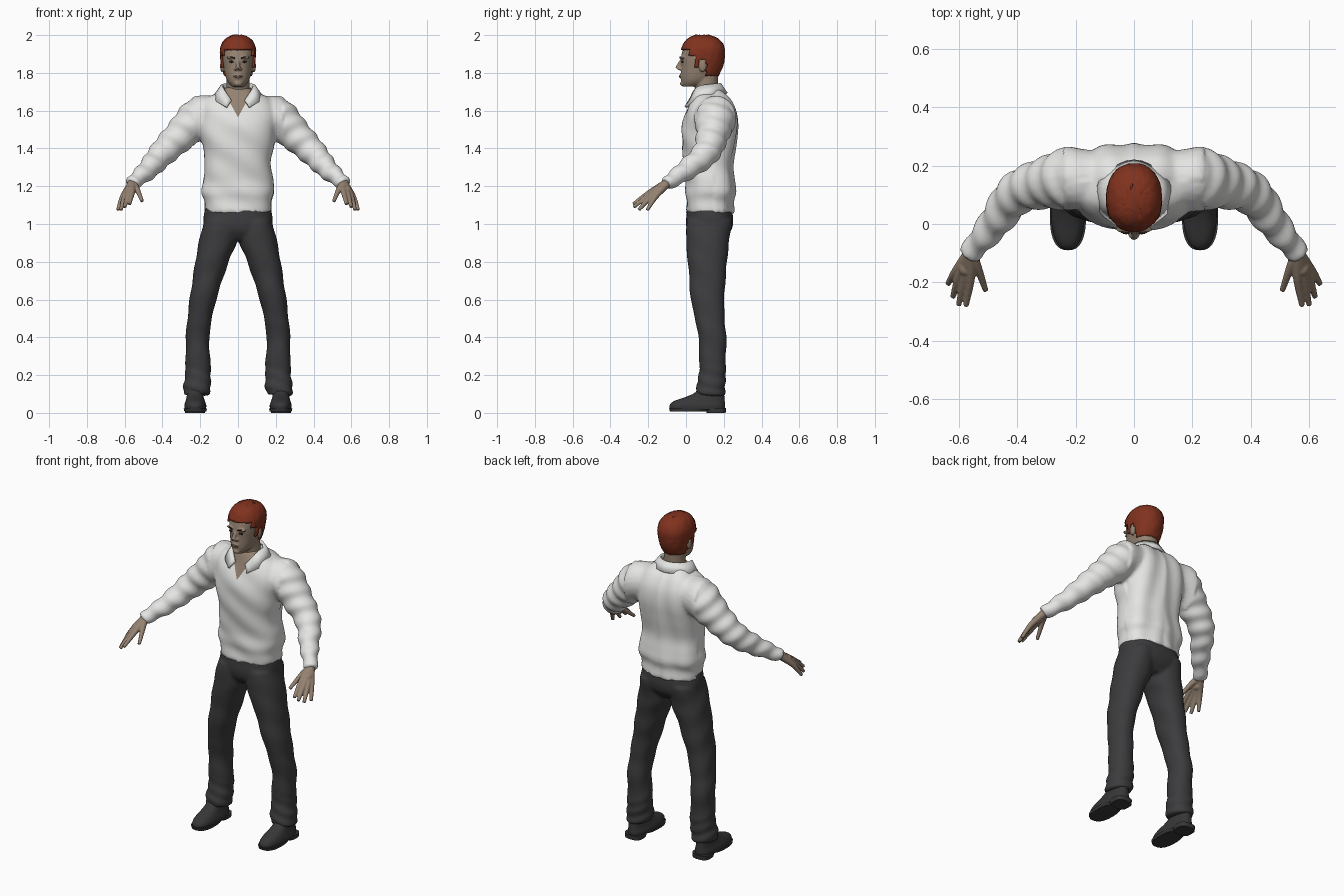
import bpy, bmesh, math, random
from mathutils import Vector, Matrix

random.seed(4)
cube = bpy.data.objects.get("Cube")
if cube:
    bpy.data.objects.remove(cube, do_unlink=True)


def material(name, r, g, b):
    m = bpy.data.materials.new(name)
    m.use_nodes = True
    m.diffuse_color = (r, g, b, 1)
    node = next(n for n in m.node_tree.nodes if n.type == 'BSDF_PRINCIPLED')
    node.inputs["Base Color"].default_value = (r, g, b, 1)
    return m


SKIN = material("skin", .30, .225, .165)
SHIRT = material("white cloth", .78, .78, .77)
TROUSER = material("charcoal cloth", .045, .045, .048)
SHOE = material("dark leather", .038, .038, .04)
HAIR = material("red hair", .22, .032, .013)
DARK = material("dark brown", .03, .02, .015)
LIP = material("lip", .22, .13, .10)


def spline(rows, steps=5):
    """Catmull-Rom refinement of rows of numbers."""
    rows = [Vector(r) for r in rows]
    p = [2 * rows[0] - rows[1]] + rows + [2 * rows[-1] - rows[-2]]
    out = []
    for i in range(1, len(p) - 2):
        a, b, c, d = p[i - 1:i + 3]
        for k in range(steps):
            t = k / steps
            out.append(b + (c - a) * (t / 2) + (2 * a - 5 * b + 4 * c - d) * (t * t / 2)
                       + (3 * b - a - 3 * c + d) * (t ** 3 / 2))
    return out + [rows[-1]]


def skin_rings(bm, rings):
    rings = [[bm.verts.new(c) for c in ring] for ring in rings]
    n = len(rings[0])
    for a, b in zip(rings, rings[1:]):
        for i in range(n):
            bm.faces.new((a[i], a[(i + 1) % n], b[(i + 1) % n], b[i]))
    bm.faces.new(rings[0][::-1])
    bm.faces.new(rings[-1])


def loft(bm, rows, power=2.0, n=40, side=1):
    """Stack of rounded sections given as z, x0, x1, y0, y1."""
    rings = []
    for z, x0, x1, y0, y1 in spline(rows):
        ring = []
        for i in range(n):
            a = math.tau * i / n
            c, s = math.cos(a), math.sin(a)
            e = 2 / power
            ring.append((side * ((x0 + x1) / 2 + (x1 - x0) / 2 * math.copysign(abs(c) ** e, c)),
                         (y0 + y1) / 2 + (y1 - y0) / 2 * math.copysign(abs(s) ** e, s), z))
        rings.append(ring)
    skin_rings(bm, rings)


def tube(bm, rows, n=16, side=1):
    """Round limb through points given as x, y, z, radius."""
    pts = spline(rows)
    rings = []
    for i, p in enumerate(pts):
        t = (pts[min(i + 1, len(pts) - 1)] - pts[max(i - 1, 0)]).to_3d().normalized()
        u = t.cross(Vector((.3, 1, .1))).normalized()
        v = t.cross(u)
        ring = [p.to_3d() + p[3] * (u * math.cos(math.tau * k / n) + v * math.sin(math.tau * k / n))
                for k in range(n)]
        rings.append([(side * q.x, q.y, q.z) for q in ring])
    skin_rings(bm, rings)


def ball(bm, centre, size):
    bmesh.ops.create_uvsphere(bm, u_segments=16, v_segments=10, radius=1,
                              matrix=Matrix.Translation(centre) @ Matrix.Diagonal((*size, 1)))


def finish(bm, name, mat, voxel=0, smooth=4, folds=None):
    """Turn the mesh into an object, fusing its pieces when a voxel size is given."""
    bmesh.ops.recalc_face_normals(bm, faces=bm.faces)
    me = bpy.data.meshes.new(name)
    bm.to_mesh(me)
    bm.free()
    ob = bpy.data.objects.new(name, me)
    bpy.context.collection.objects.link(ob)
    if voxel:
        mod = ob.modifiers.new("fuse", 'REMESH')
        mod.mode, mod.voxel_size = 'VOXEL', voxel
        mod = ob.modifiers.new("soften", 'SMOOTH')
        mod.factor, mod.iterations = .5, smooth
        bpy.context.view_layer.update()
        dg = bpy.context.evaluated_depsgraph_get()
        ob.data = bpy.data.meshes.new_from_object(ob.evaluated_get(dg))
        ob.modifiers.clear()
    if folds:
        moves = [v.normal * folds(v.co) for v in ob.data.vertices]
        for v, d in zip(ob.data.vertices, moves):
            v.co += d
    ob.data.materials.clear()
    ob.data.materials.append(mat)
    for f in ob.data.polygons:
        f.use_smooth = True
        f.material_index = 0
    return ob


# Shirt: torso and sleeves fused
def shirt_folds(c):
    if abs(c.x) > .24:
        return .004 * math.sin(60 * c.z - 35 * abs(c.x) + 20 * c.y)
    if c.y > .15:
        return .005 * math.sin(45 * abs(c.x) + 6 * c.z)
    return .003 * math.sin(38 * c.z + 24 * c.x)


bm = bmesh.new()
loft(bm, [(1.06, -.175, .175, 0, .255), (1.12, -.175, .175, .003, .25), (1.17, -.193, .193, -.003, .262),
          (1.23, -.186, .186, 0, .255), (1.31, -.175, .175, -.01, .247), (1.42, -.19, .19, -.02, .265),
          (1.52, -.21, .21, -.02, .277), (1.6, -.21, .21, .002, .268), (1.66, -.18, .18, .03, .238),
          (1.695, -.115, .115, .045, .205), (1.72, -.07, .07, .055, .185)], 2.5)
for s in (1, -1):
    tube(bm, [(.1, .15, 1.6, .085), (.2, .155, 1.565, .11), (.3, .14, 1.475, .088), (.4, .105, 1.375, .072),
              (.48, 0, 1.285, .055), (.565, -.105, 1.213, .036)], 20, s)
shirt = finish(bm, "shirt", SHIRT, .01, 4, shirt_folds)

# Open neck: cut a V and give it the skin colour
shirt.data.materials.append(SKIN)
bm = bmesh.new()
bm.from_mesh(shirt.data)
for s in (1, -1):
    bmesh.ops.bisect_plane(bm, geom=bm.verts[:] + bm.edges[:] + bm.faces[:], dist=1e-5,
                           plane_co=(0, 0, 1.565), plane_no=(s, 0, -.55))
for f in bm.faces:
    c = f.calc_center_median()
    if c.y < .1 and abs(c.x) < .55 * (c.z - 1.565):
        f.material_index = 1
bm.to_mesh(shirt.data)
bm.free()

# Folded collar
half = [((0, .18, 1.742), (0, .215, 1.69)), ((.075, .14, 1.738), (.115, .15, 1.682)),
        ((.078, .06, 1.722), (.118, .055, 1.652)), ((.035, .022, 1.655), (.06, -.002, 1.618))]
rows = spline([(*u, *l) for u, l in half[:0:-1]]
              + [(0, .18, 1.742, 0, .215, 1.69)]
              + [(-u[0], *u[1:], -l[0], *l[1:]) for u, l in half[1:]])
bm = bmesh.new()
edge = [(bm.verts.new(r[:3]), bm.verts.new(r[3:])) for r in rows]
for a, b in zip(edge, edge[1:]):
    bm.faces.new((a[0], b[0], b[1], a[1]))
collar = finish(bm, "collar", SHIRT)
mod = collar.modifiers.new("thickness", 'SOLIDIFY')
mod.thickness, mod.offset = .014, 0

# Trousers: hips and legs fused
bm = bmesh.new()
loft(bm, [(1.1, -.168, .168, .006, .245), (1.02, -.183, .183, 0, .25), (.96, -.17, .17, .01, .235),
          (.915, -.1, .1, .04, .2)], 2.4)
for s in (1, -1):
    loft(bm, [(1.02, .01, .18, .005, .245), (.9, .008, .208, 0, .228), (.8, .05, .226, .01, .217),
              (.6, .115, .256, .025, .202), (.5, .137, .268, .048, .204), (.4, .152, .276, .065, .214),
              (.25, .145, .278, .07, .21), (.15, .143, .288, .06, .21), (.095, .155, .288, .05, .206)], 2.2, side=s)
finish(bm, "trousers", TROUSER, .01, 4,
       lambda c: .006 * math.sin(95 * c.z + 30 * c.x + 20 * c.y) * max(0, 1 - c.z / .3)
       + .002 * math.sin(40 * c.z + 25 * c.y))

# Shoes with soles and heels
for s, label in ((1, "left"), (-1, "right")):
    bm = bmesh.new()
    loft(bm, [(.018, .17, .282, -.085, .205), (.04, .168, .284, -.087, .207), (.062, .175, .278, -.065, .205),
              (.085, .182, .272, 0, .203), (.11, .185, .27, .05, .2), (.16, .19, .268, .08, .19)], 2.4, side=s)
    finish(bm, label + "_shoe", SHOE)
    bm = bmesh.new()
    loft(bm, [(.008, .168, .284, -.085, .12), (.024, .164, .288, -.09, .15)], 2.5, side=s)
    loft(bm, [(0, .175, .28, .11, .21), (.026, .172, .283, .1, .212)], 3, side=s)
    finish(bm, label + "_sole", SHOE).data.set_sharp_from_angle(angle=.6)

# Hands: palm rays and fingers fused
wrist = (.56, -.1, 1.216)
fingers = [((.535, -.15, 1.185), (.507, -.228, 1.12)), ((.56, -.19, 1.168), (.575, -.28, 1.105)),
           ((.581, -.19, 1.158), (.6, -.277, 1.09)), ((.598, -.18, 1.15), (.62, -.25, 1.075)),
           ((.61, -.163, 1.143), (.637, -.205, 1.073))]
for s, label in ((1, "left"), (-1, "right")):
    bm = bmesh.new()
    for knuckle, tip in fingers:
        tube(bm, [(*wrist, .024), (*knuckle, .0155), (*tip, .0095)], 12, s)
    ball(bm, (s * .577, -.145, 1.182), (.026, .034, .022))
    finish(bm, label + "_hand", SKIN, .004, 3)

# Head: skull, neck, nose, brow, chin and ears fused
skull = [(1.727, -.03, .03, -.015, .06), (1.75, -.052, .052, -.024, .12), (1.78, -.066, .066, -.027, .155),
         (1.83, -.077, .077, -.026, .182), (1.88, -.083, .083, -.027, .194), (1.93, -.083, .083, -.014, .194),
         (1.97, -.062, .062, .012, .168), (1.99, -.025, .025, .05, .12)]
bm = bmesh.new()
loft(bm, skull, 2.2)
loft(bm, [(1.65, -.075, .075, .06, .19), (1.71, -.062, .062, .05, .172), (1.8, -.06, .06, .04, .17)])
tube(bm, [(0, -.02, 1.872, .008), (0, -.036, 1.845, .01), (0, -.045, 1.822, .0135)])
ball(bm, (0, -.018, 1.743), (.022, .014, .014))
ball(bm, (0, -.026, 1.783), (.022, .009, .014))
for s in (1, -1):
    ball(bm, (s * .012, -.035, 1.821), (.009, .012, .008))
    ball(bm, (s * .034, -.018, 1.881), (.028, .014, .008))
    ball(bm, (s * .085, .088, 1.837), (.01, .02, .033))
head = finish(bm, "head", SKIN, .005, 3)

# Small face details
for s, label in ((1, "left"), (-1, "right")):
    bm = bmesh.new()
    ball(bm, (s * .033, -.0185, 1.859), (.0145, .007, .0055))
    finish(bm, label + "_eye", DARK)
    bm = bmesh.new()
    tube(bm, [(s * .016, -.0315, 1.878, .0035), (s * .036, -.0295, 1.884, .004), (s * .056, -.013, 1.88, .003)], 8)
    finish(bm, label + "_eyebrow", DARK)
bm = bmesh.new()
ball(bm, (0, -.032, 1.781), (.024, .006, .0055))
finish(bm, "mouth", LIP)


# Short hair: skull shell trimmed along the hairline
def hairline(y):
    for limit, z in ((.02, 1.925), (.05, 1.895), (.072, 1.835), (.108, 1.872)):
        if y < limit:
            return z
    return 1.785


bm = bmesh.new()
loft(bm, skull, 2.2, 72)
bmesh.ops.delete(bm, geom=[f for f in bm.faces if f.calc_center_median().z < hairline(f.calc_center_median().y)],
                 context='FACES')
for v in bm.verts:
    v.co += Vector([random.uniform(-.0018, .0018) for _ in range(3)])
hair = finish(bm, "hair", HAIR)
mod = hair.modifiers.new("thickness", 'SOLIDIFY')
mod.thickness, mod.offset = .011, 1
